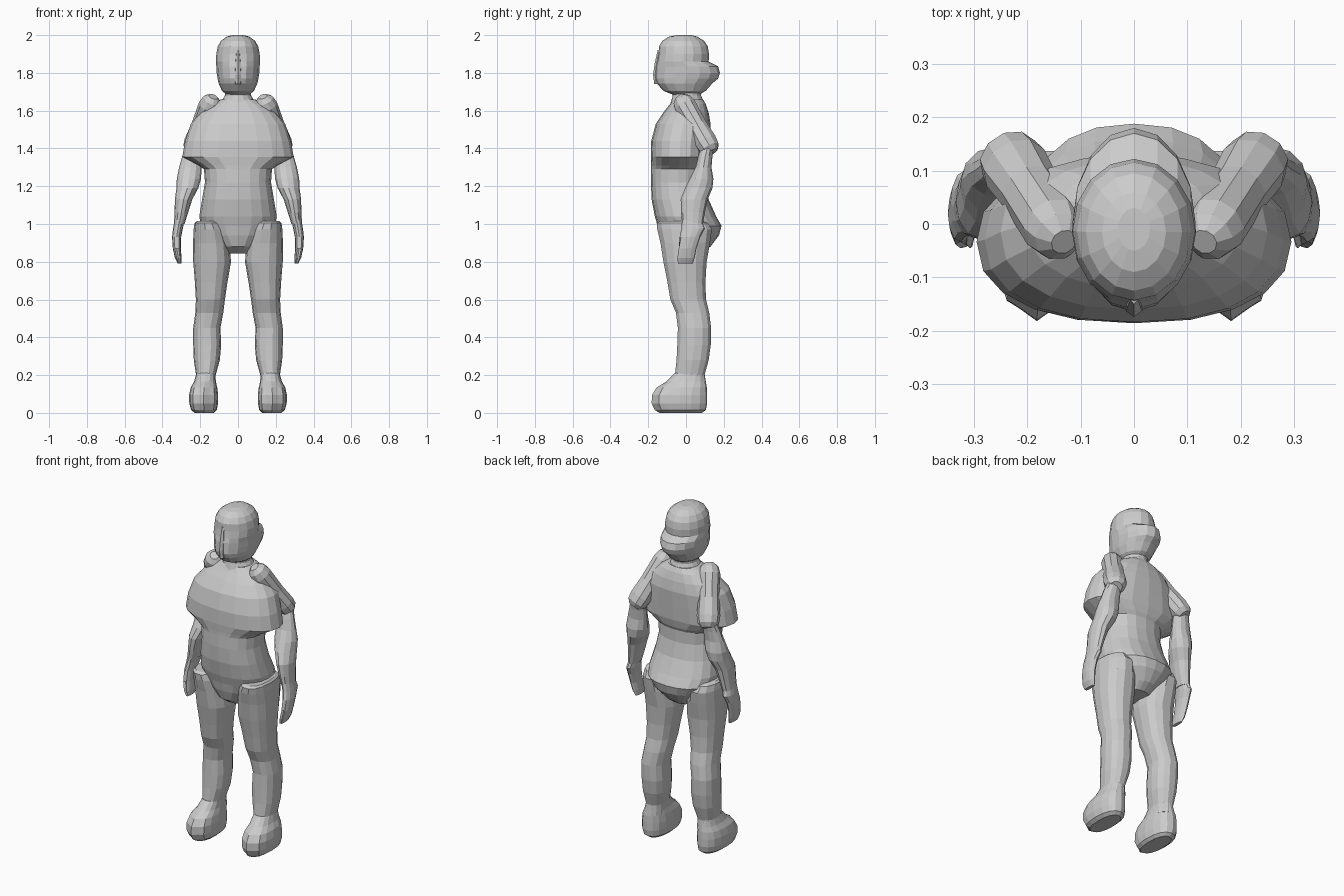
import bpy, bmesh, math
from mathutils import Vector


def loft(name, rings, sides=16, power=2.0, frame=None, groove=None):
    """Skin elliptical rings (cx, front y, back y, z, half width), low to high."""
    bm = bmesh.new()
    loops = []
    for cx, y0, y1, z, rx in rings:
        cy, ry = (y0 + y1) / 2, (y1 - y0) / 2
        loop = []
        for i in range(sides):
            a = 2 * math.pi * i / sides
            c, s = math.cos(a), math.sin(a)
            x = cx + rx * math.copysign(abs(c) ** (2 / power), c)
            y = cy + ry * math.copysign(abs(s) ** (2 / power), s)
            # finger / toe creases on alternate front vertices
            if groove and groove[0] < z < groove[1] and s < -0.6 and i % 2:
                y += 0.014
            p = Vector((x, y, z))
            if frame:
                p = frame[0] + frame[1] @ p
            loop.append(bm.verts.new(p))
        loops.append(loop)
    for a, b in zip(loops, loops[1:]):
        for i in range(sides):
            j = (i + 1) % sides
            bm.faces.new((a[i], a[j], b[j], b[i]))
    bm.faces.new(loops[0][::-1])
    bm.faces.new(loops[-1])
    bmesh.ops.recalc_face_normals(bm, faces=bm.faces[:])
    me = bpy.data.meshes.new(name)
    bm.to_mesh(me)
    bm.free()
    ob = bpy.data.objects.new(name, me)
    bpy.context.collection.objects.link(ob)
    return ob


def mirrored(ob, pivot):
    m = ob.modifiers.new("mirror", 'MIRROR')
    m.mirror_object = pivot
    return ob


# Torso: hips, waist, flared shirt and shoulders
torso = loft("torso", [
    (0, -.07, .08, .845, .07), (0, -.12, .13, .88, .09), (0, -.14, .175, .94, .155),
    (0, -.15, .188, .99, .195), (0, -.165, .16, 1.04, .205), (0, -.182, .12, 1.13, .19),
    (0, -.186, .10, 1.22, .175), (0, -.184, .10, 1.29, .18), (0, -.184, .11, 1.31, .21),
    (0, -.186, .12, 1.355, .295), (0, -.184, .125, 1.44, .28), (0, -.16, .13, 1.53, .25),
    (0, -.12, .12, 1.59, .20), (0, -.085, .105, 1.635, .14), (0, -.07, .09, 1.66, .09)],
    sides=20, power=2.3)

# Neck
loft("neck", [(0, -.085, .10, 1.63, .10), (0, -.07, .08, 1.68, .07),
              (0, -.08, .085, 1.73, .07)], 16)

# Head with brow, chin and the roll at the nape
loft("head", [
    (0, -.07, .07, 1.685, .06), (0, -.12, .105, 1.705, .085), (0, -.155, .14, 1.745, .103),
    (0, -.165, .17, 1.77, .108), (0, -.163, .18, 1.80, .113), (0, -.160, .17, 1.835, .115),
    (0, -.152, .12, 1.86, .116), (0, -.145, .122, 1.90, .115), (0, -.143, .115, 1.94, .107),
    (0, -.125, .095, 1.97, .09), (0, -.09, .06, 1.992, .06), (0, -.05, .03, 2.0, .03)], 16)

# Face ridge
loft("face_ridge", [(0, -.168, -.10, 1.74, .02), (0, -.174, -.10, 1.79, .022),
                    (0, -.166, -.10, 1.85, .018), (0, -.15, -.10, 1.92, .01)], 8)

# Trouser legs
mirrored(loft("leg", [
    (.168, -.06, .105, .14, .05), (.170, -.06, .10, .20, .052), (.165, -.052, .122, .28, .069),
    (.163, -.048, .133, .36, .074), (.165, -.045, .135, .45, .072),
    (.152, -.055, .125, .53, .074), (.146, -.085, .108, .60, .077),
    (.142, -.10, .105, .69, .086), (.137, -.122, .112, .80, .100),
    (.142, -.138, .13, .90, .096), (.15, -.155, .14, .97, .085),
    (.158, -.158, .12, 1.005, .072), (.16, -.14, .09, 1.015, .06)], 14, 2.3), torso)

# Feet with toe creases
mirrored(loft("foot", [
    (.178, -.14, .085, .0, .05), (.180, -.165, .105, .015, .068),
    (.182, -.182, .112, .05, .076), (.182, -.18, .112, .095, .077),
    (.180, -.155, .11, .135, .070), (.175, -.105, .105, .165, .058),
    (.170, -.06, .098, .21, .05)], 16, 2.3, groove=(.01, .15)), torso)

# Upper arms slope back and out from rounded shoulders
start, end = Vector((.15, -.005, 1.625)), Vector((.235, .125, 1.40))
length = (end - start).length
rot = (end - start).to_track_quat('Z', 'Y')
mirrored(loft("upper_arm", [
    (0, -.025, .025, -.06, .025), (0, -.05, .05, -.038, .05), (0, -.06, .06, 0, .06),
    (0, -.056, .056, length * .5, .058), (0, -.06, .06, length * .85, .064),
    (0, -.055, .055, length, .058), (0, -.035, .035, length + .025, .035)],
    10, frame=(start, rot)), torso)

# Forearms
mirrored(loft("forearm", [
    (.311, -.02, .09, 1.0, .028), (.300, -.026, .10, 1.06, .036),
    (.288, -.028, .115, 1.13, .046), (.268, -.005, .14, 1.19, .058),
    (.260, .02, .145, 1.24, .064), (.252, .05, .135, 1.30, .06),
    (.243, .065, .14, 1.36, .052), (.235, .08, .15, 1.41, .045)], 12), torso)

# Hands with finger creases
mirrored(loft("hand", [
    (.308, -.048, .035, .79, .010), (.316, -.052, .046, .82, .018),
    (.324, -.045, .055, .87, .021), (.325, -.034, .075, .93, .024),
    (.318, -.025, .10, .975, .026), (.308, -.02, .08, 1.03, .027)], 12,
    groove=(.7, .9)), torso)
